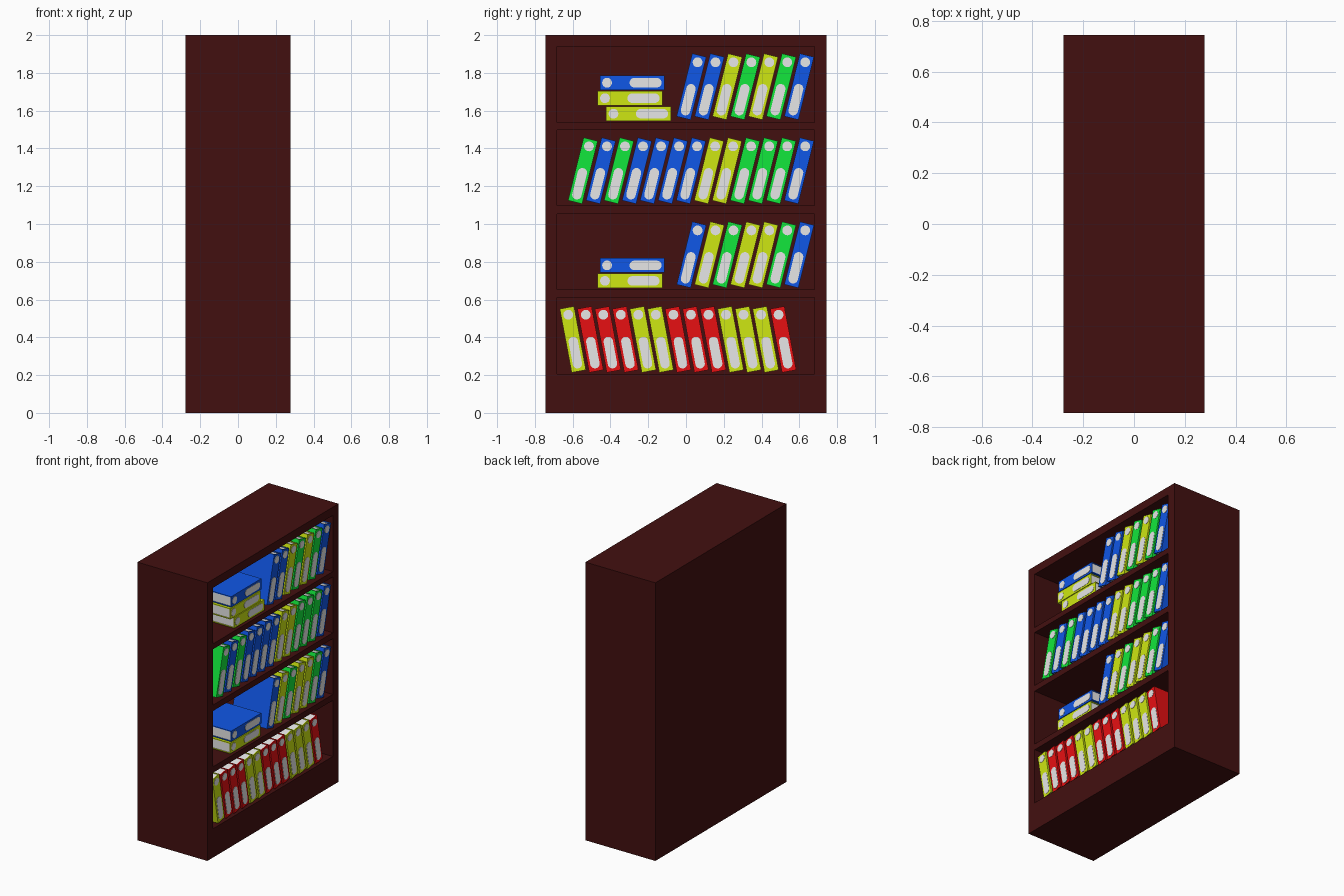
import bpy, bmesh, math
from mathutils import Matrix, Vector

if "Cube" in bpy.data.objects:
    bpy.data.objects.remove(bpy.data.objects["Cube"])


def material(name, rgb):
    m = bpy.data.materials.new(name)
    m.diffuse_color = (*rgb, 1)
    m.use_nodes = True
    m.node_tree.nodes["Principled BSDF"].inputs["Base Color"].default_value = m.diffuse_color
    return m


BROWN = material("dark brown wood", (0.055, 0.005, 0.005))
GREY = material("light grey paper", (0.8, 0.8, 0.8))
COLOURS = {
    "B": material("blue", (0.005, 0.095, 0.8)),
    "Y": material("lime yellow", (0.62, 0.8, 0.006)),
    "G": material("green", (0.006, 0.8, 0.045)),
    "R": material("red", (0.8, 0.005, 0.006)),
}


def add_box(bm, lo, hi, index=0):
    lo, hi = Vector(lo), Vector(hi)
    mat = Matrix.Translation((lo + hi) / 2) @ Matrix.Diagonal((*(hi - lo), 1))
    for v in bmesh.ops.create_cube(bm, size=1, matrix=mat)["verts"]:
        for f in v.link_faces:
            f.material_index = index


def add_plate(bm, outline, x, thick, index):
    """Thin plate with a yz outline, standing proud of the spine in +x."""
    base = [bm.verts.new((x, y, z)) for y, z in outline]
    top = [bm.verts.new((x + thick, y, z)) for y, z in outline]
    n = len(base)
    faces = [bm.faces.new(top)]
    for i in range(n):
        j = (i + 1) % n
        faces.append(bm.faces.new((base[i], base[j], top[j], top[i])))
    for f in faces:
        f.material_index = index


def pill(radius, z0, z1, steps=10):
    """Outline with a round end at z0 and z1."""
    pts = []
    for centre, start in ((z1, 0), (z0, math.pi)):
        for i in range(steps + 1):
            a = start + math.pi * i / steps
            pts.append((radius * math.cos(a), centre + radius * math.sin(a)))
    return pts


def finish(bm, name, mats):
    me = bpy.data.meshes.new(name)
    bm.to_mesh(me)
    bm.free()
    for m in mats:
        me.materials.append(m)
    return me


def place(name, me, loc=(0, 0, 0), tilt=0):
    ob = bpy.data.objects.new(name, me)
    ob.location = loc
    ob.rotation_euler.x = math.radians(tilt)
    bpy.context.collection.objects.link(ob)


# Cabinet panels
X, Y, IN_L, IN_R, BACK = 0.278, 0.745, -0.683, 0.68, -0.24
panels = {
    "left_side": ((-X, -Y, 0), (X, IN_L, 2)),
    "right_side": ((-X, IN_R, 0), (X, Y, 2)),
    "back_panel": ((-X, IN_L, 0), (BACK, IN_R, 2)),
    "base": ((BACK, IN_L, 0), (X, IN_R, 0.207)),
    "lower_shelf": ((BACK, IN_L, 0.61), (X, IN_R, 0.653)),
    "middle_shelf": ((BACK, IN_L, 1.054), (X, IN_R, 1.097)),
    "upper_shelf": ((BACK, IN_L, 1.498), (X, IN_R, 1.537)),
    "top_panel": ((BACK, IN_L, 1.94), (X, IN_R, 2)),
}
for name, (lo, hi) in panels.items():
    bm = bmesh.new()
    add_box(bm, lo, hi)
    place(name, finish(bm, name, [BROWN]))

# Binder: two covers, spine, paper block, spine label and finger hole
W, H, FRONT, REAR, T = 0.0385, 0.1715, 0.265, -0.02, 0.006
BINDERS = {}
for key, mat in COLOURS.items():
    bm = bmesh.new()
    add_box(bm, (REAR, -W, -H), (FRONT, -W + T, H))
    add_box(bm, (REAR, W - T, -H), (FRONT, W, H))
    add_box(bm, (FRONT - T, -W + T, -H), (FRONT, W - T, H))
    add_box(bm, (REAR + 0.005, -W + T, -H + 0.005), (FRONT - T, W - T, H - 0.005), 1)
    add_plate(bm, pill(0.025, -0.131, -0.011), FRONT, 0.002, 1)
    add_plate(bm, pill(0.026, 0.133, 0.1331), FRONT, 0.002, 1)
    BINDERS[key] = finish(bm, "binder_" + mat.name, [mat, GREY])

# Leaning rows: colours, first y, spacing, centre z, tilt
rows = {
    "top_row": ("BBYGYGB", 0.029, 0.095, 1.727, -14),
    "upper_row": ("GBGBBBBYYGGGB", -0.546, 0.0954, 1.282, -14),
    "lower_row": ("BYGYYGB", 0.029, 0.095, 0.837, -14),
    "bottom_row": ("YRRRYYRRRYYYR", -0.599, 0.0928, 0.389, 10.6),
}
for name, (keys, y, step, z, tilt) in rows.items():
    for i, k in enumerate(keys):
        place(f"{name}_binder_{i + 1}", BINDERS[k], (0, y + i * step, z), tilt)

# Binders lying flat in stacks
stacks = [("Y", -0.251, 1.584), ("Y", -0.296, 1.666), ("B", -0.285, 1.748),
          ("Y", -0.296, 0.699), ("B", -0.285, 0.781)]
for i, (k, y, z) in enumerate(stacks):
    place(f"stacked_binder_{i + 1}", BINDERS[k], (0, y, z), 90)
